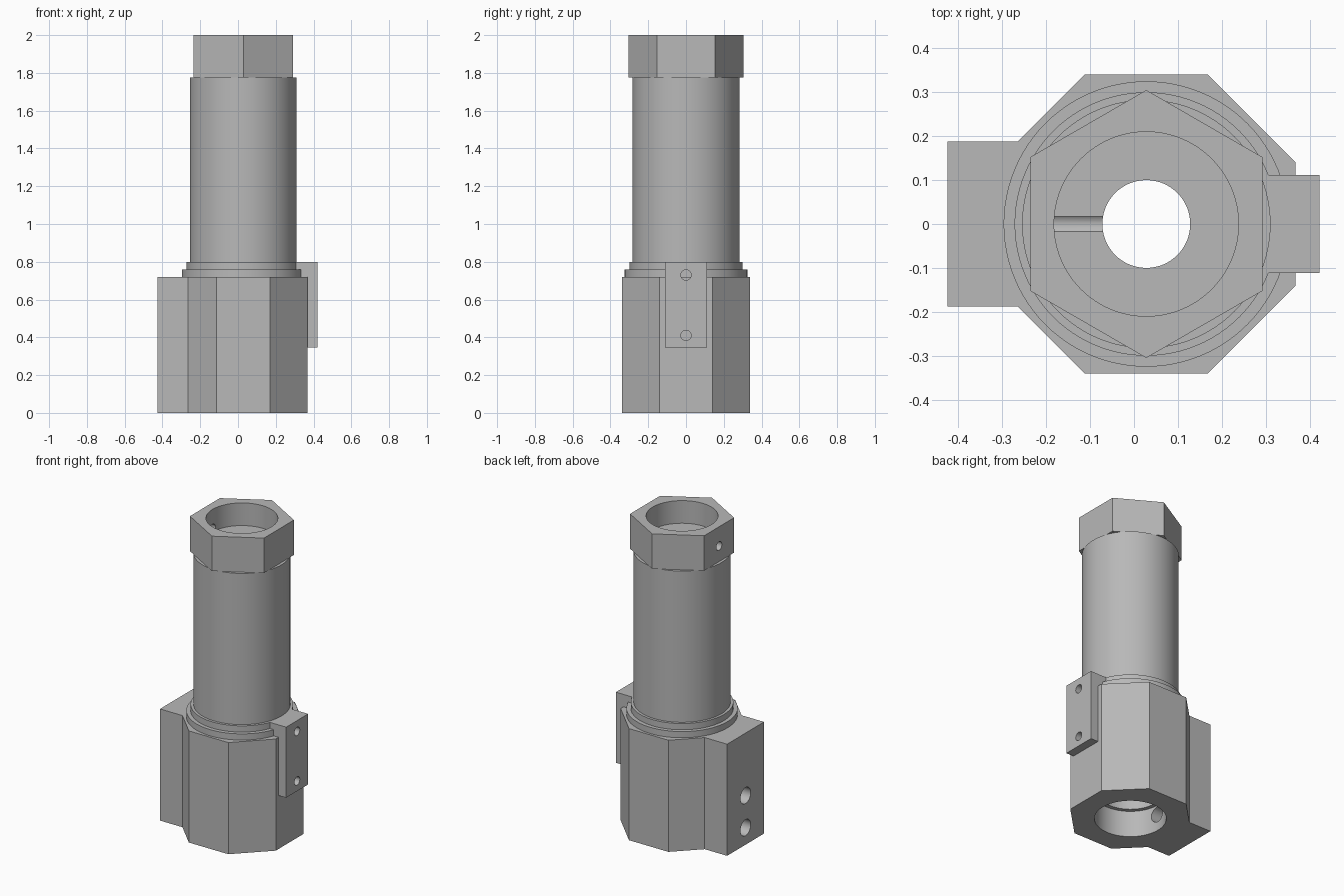
import bpy, bmesh, math
from mathutils import Matrix, Vector

if "Cube" in bpy.data.objects:
    bpy.data.objects.remove(bpy.data.objects["Cube"], do_unlink=True)

AXIS = 0.028          # x position of the main axis
SEGMENTS = 96

steel = bpy.data.materials.new("plain_grey")
steel.use_nodes = True
grey = (0.48, 0.48, 0.48, 1)
steel.diffuse_color = grey
steel.node_tree.nodes["Principled BSDF"].inputs["Base Color"].default_value = grey


def finish(name, bm):
    bmesh.ops.recalc_face_normals(bm, faces=bm.faces)
    mesh = bpy.data.meshes.new(name)
    bm.to_mesh(mesh)
    bm.free()
    mesh.materials.append(steel)
    obj = bpy.data.objects.new(name, mesh)
    bpy.context.collection.objects.link(obj)
    return obj


def prism(name, outline, bottom, top):
    """Extrude a flat outline from bottom to top."""
    bm = bmesh.new()
    face = bm.faces.new([bm.verts.new((x, y, bottom)) for x, y in outline])
    up = bmesh.ops.extrude_face_region(bm, geom=[face])["geom"]
    moved = [v for v in up if isinstance(v, bmesh.types.BMVert)]
    bmesh.ops.translate(bm, verts=moved, vec=(0, 0, top - bottom))
    return finish(name, bm)


def lathe(name, profile):
    """Turn a closed (radius, height) profile, capped at both ends."""
    bm = bmesh.new()
    rings = []
    for r, z in profile:
        rings.append([bm.verts.new((AXIS + r * math.cos(a), r * math.sin(a), z))
                      for a in (math.tau * i / SEGMENTS for i in range(SEGMENTS))])
    for low, high in zip(rings, rings[1:]):
        for i in range(SEGMENTS):
            j = (i + 1) % SEGMENTS
            bm.faces.new((low[i], low[j], high[j], high[i]))
    bm.faces.new(rings[0])
    bm.faces.new(rings[-1])
    return finish(name, bm)


def drill(name, x_from, x_to, z, radius):
    """Cylinder along x, used for drilling a hole."""
    bm = bmesh.new()
    place = Matrix.Translation(Vector(((x_from + x_to) / 2, 0, z))) @ Matrix.Rotation(math.pi / 2, 4, "Y")
    bmesh.ops.create_cone(bm, cap_ends=True, segments=32, radius1=radius, radius2=radius,
                          depth=x_to - x_from, matrix=place)
    return finish(name, bm)


def cut(obj, cutters):
    bpy.context.view_layer.objects.active = obj
    for cutter in cutters:
        mod = obj.modifiers.new("cut", "BOOLEAN")
        mod.operation = "DIFFERENCE"
        mod.solver = "EXACT"
        mod.object = cutter
        bpy.ops.object.modifier_apply(modifier=mod.name)


# Octagonal housing with the wide side block in one outline
flat = 0.34
half = flat * math.tan(math.pi / 8)
block = 0.188
join = AXIS - half - (flat - block)
upper = [(AXIS + flat, half), (AXIS + half, flat), (AXIS - half, flat),
         (join, block), (-0.425, block)]
housing = prism("housing", upper + [(x, -y) for x, y in reversed(upper)], 0, 0.72)

# Round barrel with two stepped collars
barrel = lathe("barrel", [(0.325, 0.72), (0.325, 0.76), (0.3, 0.76), (0.3, 0.8),
                          (0.283, 0.8), (0.283, 1.775)])

# Hexagonal head
hexagon = [(AXIS + 0.305 * math.sin(k * math.pi / 3), 0.305 * math.cos(k * math.pi / 3))
           for k in range(6)]
head = prism("hex_head", hexagon, 1.775, 2)

# Small mounting pad on the +x side
pad = prism("mounting_pad", [(0.26, -0.112), (0.422, -0.112), (0.422, 0.112), (0.26, 0.112)],
            0.345, 0.8)

# Cutters: stepped bore, block ports, pad screw holes, head cross hole
bore = lathe("bore_cutter", [(0.21, -0.1), (0.21, 0.17), (0.185, 0.17), (0.185, 0.6),
                             (0.1, 0.6), (0.1, 1.854), (0.21, 1.854), (0.21, 2.1)])
ports = [drill("port_cutter", -0.5, -0.06, z, 0.052) for z in (0.11, 0.317)]
screws = [drill("screw_cutter", 0.32, 0.5, z, 0.027) for z in (0.41, 0.73)]
cross = drill("cross_cutter", -0.3, -0.02, 1.876, 0.028)

cut(housing, [bore] + ports + screws[:1])
cut(barrel, [bore] + screws[1:])
cut(head, [bore, cross])
cut(pad, screws)

for helper in [bore, cross] + ports + screws:
    bpy.data.objects.remove(helper, do_unlink=True)

# Smooth round walls, keep machined edges sharp
for obj in (housing, barrel, head, pad):
    bpy.ops.object.select_all(action="DESELECT")
    obj.select_set(True)
    bpy.context.view_layer.objects.active = obj
    bpy.ops.object.shade_smooth_by_angle(angle=math.radians(25))
